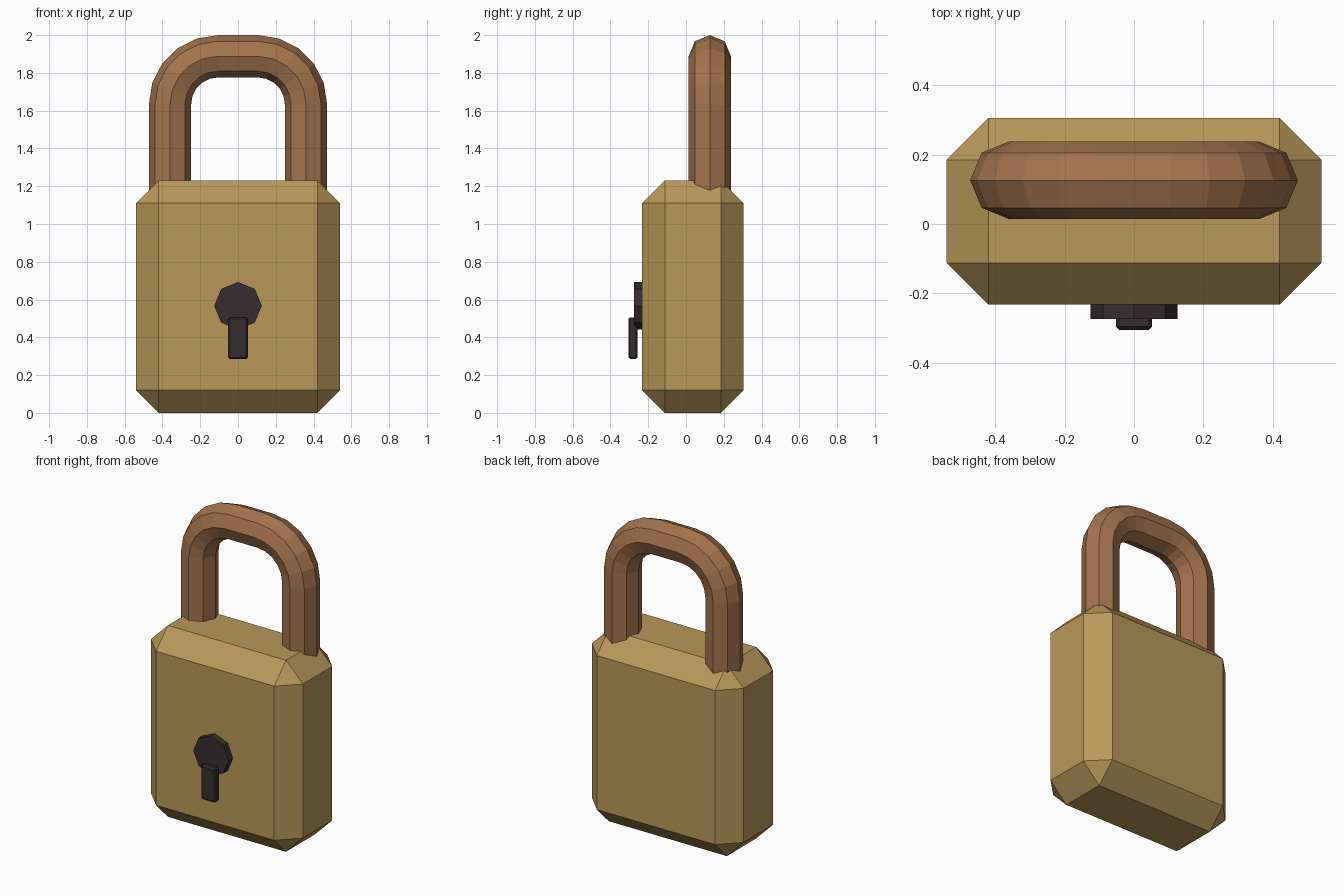
import bpy, bmesh, math
from mathutils import Vector

if "Cube" in bpy.data.objects:
    bpy.data.objects.remove(bpy.data.objects["Cube"])


def material(name, rgb):
    m = bpy.data.materials.new(name)
    m.diffuse_color = (*rgb, 1)
    m.use_nodes = True
    m.node_tree.nodes["Principled BSDF"].inputs["Base Color"].default_value = m.diffuse_color
    return m


BRASS = material("brass", (0.49, 0.315, 0.102))
COPPER = material("copper brown", (0.37, 0.172, 0.073))
DARK = material("dark iron", (0.036, 0.026, 0.029))


def finish(name, bm, mat):
    bmesh.ops.recalc_face_normals(bm, faces=bm.faces)
    me = bpy.data.meshes.new(name)
    bm.to_mesh(me)
    bm.free()
    me.materials.append(mat)
    ob = bpy.data.objects.new(name, me)
    bpy.context.collection.objects.link(ob)
    return ob


def bevelled_box(name, lo, hi, bevel, mat):
    bm = bmesh.new()
    bmesh.ops.create_cube(bm, size=1)
    lo, hi = Vector(lo), Vector(hi)
    for v in bm.verts:
        v.co = (lo + hi) / 2 + v.co * (hi - lo)
    bmesh.ops.bevel(bm, geom=bm.edges[:], offset=bevel, segments=1,
                    profile=0.5, affect='EDGES')
    return finish(name, bm, mat)


def loft(name, rings, mat):
    """Skin a list of equal-sized point rings and cap both ends."""
    bm = bmesh.new()
    rows = [[bm.verts.new(p) for p in ring] for ring in rings]
    n = len(rows[0])
    for a, b in zip(rows, rows[1:]):
        for i in range(n):
            j = (i + 1) % n
            bm.faces.new((a[i], a[j], b[j], b[i]))
    bm.faces.new(rows[0])
    bm.faces.new(rows[-1])
    return finish(name, bm, mat)


# Chamfered lock body
bevelled_box("lock_body", (-0.54, -0.232, 0), (0.54, 0.305, 1.23), 0.12, BRASS)

# Shackle: octagonal bar swept along a U with rounded shoulders
BAR, BEND, Y, LEG_X, SHOULDER_Z = 0.112, 0.255, 0.126, 0.36, 1.633
SEGS = 5
path = [(LEG_X, 1.10, 0.0)]
for k in range(SEGS + 1):
    a = math.pi / 2 * k / SEGS
    path.append((LEG_X - BEND + BEND * math.cos(a),
                 SHOULDER_Z + BEND * math.sin(a), a))
path += [(-x, z, math.pi - a) for x, z, a in reversed(path)]

rings = []
for x, z, a in path:
    ring = []
    for i in range(8):
        t = math.tau * i / 8
        out = BAR * math.cos(t)
        ring.append((x + out * math.cos(a), Y + BAR * math.sin(t),
                     z + out * math.sin(a)))
    rings.append(ring)
loft("shackle", rings, COPPER)

# Octagonal keyhole disc
disc = [[(0.126 * math.cos(math.tau * i / 8), y,
          0.567 + 0.126 * math.sin(math.tau * i / 8)) for i in range(8)]
        for y in (-0.274, -0.21)]
loft("keyhole_disc", disc, DARK)

# Keyhole slot bar
bevelled_box("keyhole_slot", (-0.052, -0.305, 0.285), (0.052, -0.256, 0.506),
             0.009, DARK)
